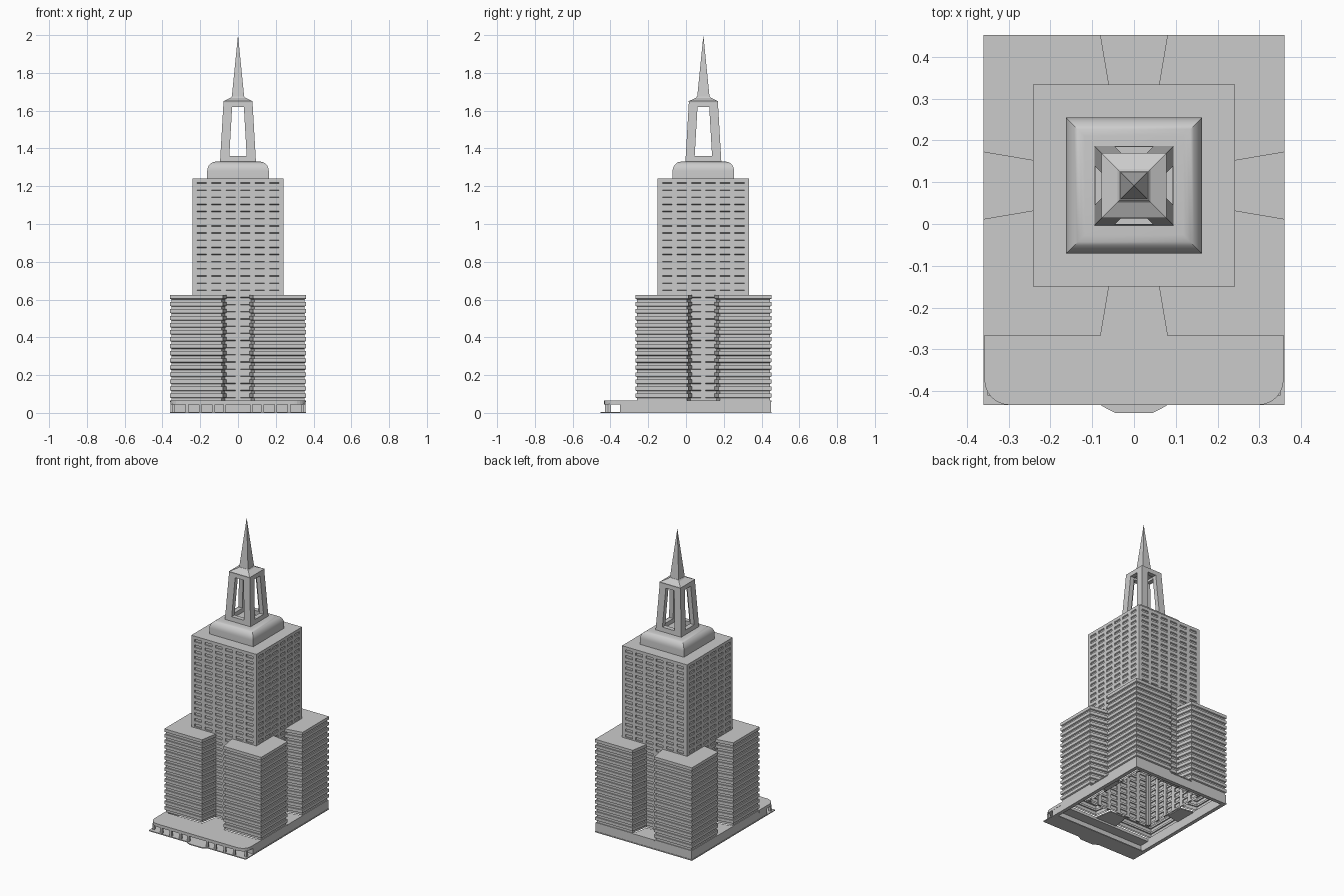
import bpy, bmesh, math
from mathutils import Vector, Matrix

if "Cube" in bpy.data.objects:
    bpy.data.objects.remove(bpy.data.objects["Cube"])

CY = 0.092                       # tower axis in y
POD, SET, TOP = 0.065, 0.625, 1.24
FLOOR = (SET - POD) / 15


def make(name, bm, smooth=False):
    me = bpy.data.meshes.new(name)
    bm.to_mesh(me)
    bm.free()
    ob = bpy.data.objects.new(name, me)
    bpy.context.collection.objects.link(ob)
    if smooth:
        bpy.context.view_layer.objects.active = ob
        ob.select_set(True)
        bpy.ops.object.shade_smooth_by_angle(angle=math.radians(35))
        ob.select_set(False)
    return ob


def add_box(bm, x0, x1, y0, y1, z0, z1):
    m = Matrix.Translation(((x0 + x1) / 2, (y0 + y1) / 2, (z0 + z1) / 2)) @ \
        Matrix.Diagonal((x1 - x0, y1 - y0, z1 - z0, 1))
    bmesh.ops.create_cube(bm, size=1, matrix=m)


def loft(bm, rings, bottom=True):
    """Join rings of points into walls, with a top cap and optional bottom cap."""
    vs = [[bm.verts.new(p) for p in r] for r in rings]
    n = len(vs[0])
    for a, b in zip(vs, vs[1:]):
        for i in range(n):
            j = (i + 1) % n
            bm.faces.new((a[i], a[j], b[j], b[i]))
    bm.faces.new(vs[-1])
    if bottom:
        bm.faces.new(vs[0][::-1])


def prism(bm, pts, z0, z1):
    loft(bm, [[(x, y, z) for x, y in pts] for z in (z0, z1)])


def square(r, z):
    return [(-r, CY - r, z), (r, CY - r, z), (r, CY + r, z), (-r, CY + r, z)]


def inset(pts, d):
    """Mitred inward offset of a counter-clockwise outline."""
    out = []
    for i, p in enumerate(pts):
        p = Vector(p)
        e1 = (p - Vector(pts[i - 1])).normalized()
        e2 = (Vector(pts[(i + 1) % len(pts)]) - p).normalized()
        n1, n2 = Vector((-e1.y, e1.x)), Vector((-e2.y, e2.x))
        out.append(p + (n1 + n2) * d / (1 + n1.dot(n2)))
    return out


def storeys(bm, pts, z0, z1, depth):
    """Open-bottomed block with a recessed window strip on every floor."""
    n = round((z1 - z0) / FLOOR)
    h = (z1 - z0) / n
    inner = inset(pts, depth)
    rings = []
    for k in range(n):
        z = z0 + k * h
        for ring, f in ((inner, 0), (inner, .35), (pts, .45), (pts, 1)):
            rings.append([(p[0], p[1] + CY, z + f * h) for p in ring])
    loft(bm, rings, bottom=False)


def turn(bm, q):
    """Quarter turns about the tower axis."""
    bmesh.ops.rotate(bm, verts=bm.verts, cent=(0, CY, 0),
                     matrix=Matrix.Rotation(q * math.pi / 2, 3, 'Z'))


# four corner wings
wing = [(.08, -.36), (.36, -.36), (.36, -.08), (.242, -.06), (.242, -.242), (.06, -.242)]
for q in range(4):
    bm = bmesh.new()
    storeys(bm, wing, POD, SET, .008)
    turn(bm, q)
    make(f"corner_wing_{q}", bm)

# central shaft with window strips
bm = bmesh.new()
s = .242
storeys(bm, [(-s, -s), (s, -s), (s, s), (-s, s)], POD, TOP, .007)
make("central_shaft", bm)

# pilasters dividing the shaft windows, and terrace roofs in the notches
for q in range(4):
    bm = bmesh.new()
    for i in range(7):
        x = -s + .0125 + i * (2 * s - .025) / 6
        add_box(bm, x - .0125, x + .0125, CY - s, CY - s + .008, POD, TOP)
    turn(bm, q)
    make(f"pilasters_{q}", bm)
    bm = bmesh.new()
    prism(bm, [(-.08, CY - .36), (.08, CY - .36), (.06, CY - s), (-.06, CY - s)], .058, POD)
    turn(bm, q)
    make(f"notch_terrace_{q}", bm)

# podium walls, open underneath
bm = bmesh.new()
for sx in (-1, 1):
    a, b = sorted((sx * .357, sx * .335))
    add_box(bm, a, b, -.35, .449, 0, POD)
add_box(bm, -.335, .335, .427, .449, 0, POD)
add_box(bm, -.335, .335, -.35, -.335, 0, POD)
make("podium_walls", bm)

# front canopy with rounded corners
r = .06
outline = [(.358, CY - .359), (-.358, CY - .359)]
for sx, a0 in ((-1, 180), (1, 270)):
    for k in range(7):
        a = math.radians(a0 + 15 * k)
        outline.append((sx * (.358 - r) + r * math.cos(a), -.433 + r + r * math.sin(a)))
bm = bmesh.new()
prism(bm, outline, .045, POD)
make("entrance_canopy", bm)

# canopy posts
bm = bmesh.new()
for x in (.07, .13, .20, .27):
    for sx in (-1, 1):
        add_box(bm, sx * x - .007, sx * x + .007, -.43, -.416, 0, .047)
for sx in (-1, 1):
    add_box(bm, sx * .343 - .007, sx * .343 + .007, -.41, -.396, 0, .047)
make("canopy_posts", bm)

# pavement with entrance step
bm = bmesh.new()
add_box(bm, -.36, .36, -.433, -.32, 0, .006)
prism(bm, [(-.08, -.433), (-.065, -.442), (-.045, -.452), (.045, -.452),
           (.065, -.442), (.08, -.433)], 0, .006)
for sx in (-1, 1):
    a, b = sorted((sx * .36, sx * .335))
    add_box(bm, a, b, -.32, .452, 0, .006)
add_box(bm, -.335, .335, .427, .452, 0, .006)
make("pavement", bm)

# rounded crown
prof = [(.163, TOP), (.163, 1.28)]
for k in range(1, 9):
    a = math.radians(90 * k / 8)
    prof.append((.118 + .045 * math.cos(a), 1.28 + .05 * math.sin(a)))
bm = bmesh.new()
loft(bm, [square(*p) for p in prof])
make("crown", bm, smooth=True)

# tapered lantern: four framed openings
bm = bmesh.new()
Z0, Z1, T = 1.33, 1.642, .03
half = lambda z: .095 - .018 * (z - Z0) / (Z1 - Z0)
for q in range(4):
    rot = Matrix.Rotation(q * math.pi / 2, 3, 'Z')

    def ring(d, hole):
        pts = []
        for sx, z in ((-1, Z0), (1, Z0), (1, Z1), (-1, Z1)):
            w = half(z) - d
            y = -w
            if hole:
                z = 1.36 if z == Z0 else 1.62
                w, y = (.046 if z < 1.5 else .031), d - half(z)
            pts.append(bm.verts.new(rot @ Vector((sx * w, y, z)) + Vector((0, CY, 0))))
        return pts
    loops = [ring(0, False), ring(0, True), ring(T, True), ring(T, False)]
    for a, b in zip(loops, loops[1:]):
        for i in range(4):
            j = (i + 1) % 4
            bm.faces.new((a[i], a[j], b[j], b[i]))
bmesh.ops.remove_doubles(bm, verts=bm.verts, dist=1e-5)
make("lantern_frame", bm)

# lantern roof and spire
bm = bmesh.new()
loft(bm, [square(*p) for p in ((.076, 1.62 + .015), (.078, 1.65), (.04, 1.668), (.034, 1.675))])
make("lantern_roof", bm)
bm = bmesh.new()
bmesh.ops.create_cone(bm, cap_ends=True, segments=4, radius1=.033 * math.sqrt(2), radius2=0,
                      depth=.33, matrix=Matrix.Translation((0, CY, 1.835)) @
                      Matrix.Rotation(math.pi / 4, 4, 'Z'))
make("spire", bm)
